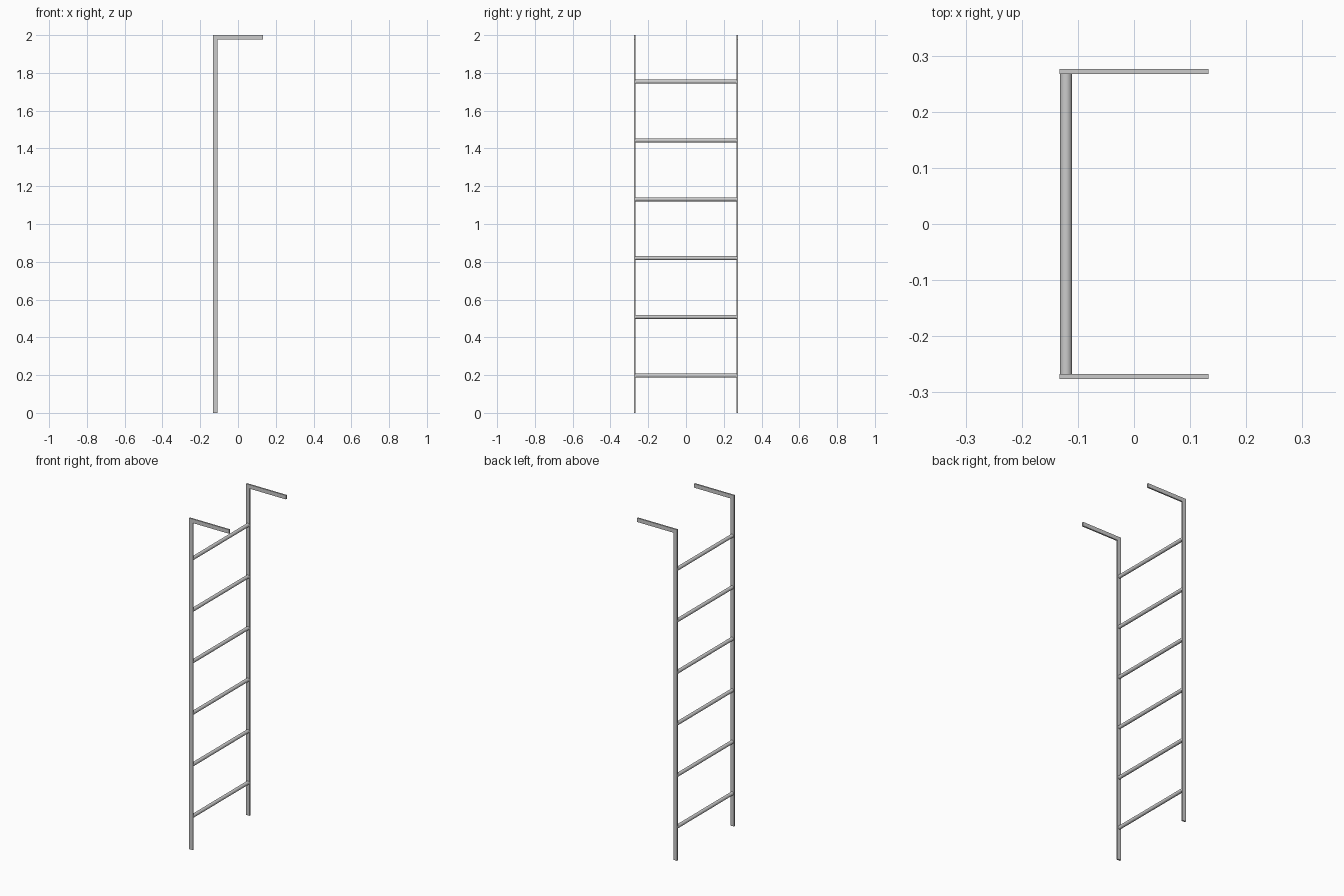
import bpy, bmesh, math

if "Cube" in bpy.data.objects:
    bpy.data.objects.remove(bpy.data.objects["Cube"])

RAIL_W = 0.024      # bar width
Y_IN, Y_OUT = 0.267, 0.276
X0, X1 = -0.133, 0.133


def make_object(name, bm):
    bmesh.ops.recalc_face_normals(bm, faces=bm.faces[:])
    mesh = bpy.data.meshes.new(name)
    bm.to_mesh(mesh)
    bm.free()
    obj = bpy.data.objects.new(name, mesh)
    bpy.context.collection.objects.link(obj)
    return obj


# Flat-bar side rails with a bent arm at the top
def rail(name, side):
    profile = [(X0, 0), (X0 + RAIL_W, 0), (X0 + RAIL_W, 2 - RAIL_W),
               (X1, 2 - RAIL_W), (X1, 2), (X0, 2)]
    bm = bmesh.new()
    face = bm.faces.new([bm.verts.new((x, side * Y_IN, z)) for x, z in profile])
    ext = bmesh.ops.extrude_face_region(bm, geom=[face], use_keep_orig=True)
    verts = [g for g in ext["geom"] if isinstance(g, bmesh.types.BMVert)]
    bmesh.ops.translate(bm, verts=verts, vec=(0, side * (Y_OUT - Y_IN), 0))
    make_object(name, bm)


rail("left_rail", -1)
rail("right_rail", 1)

# Round rungs between the rails
for i in range(6):
    bpy.ops.mesh.primitive_cylinder_add(
        vertices=32, radius=0.0107, depth=2 * Y_IN,
        location=(X0 + RAIL_W / 2, 0, 0.197 + i * 0.3113),
        rotation=(math.pi / 2, 0, 0))
    bpy.context.object.name = f"rung_{i + 1}"
    bpy.ops.object.shade_smooth_by_angle()
